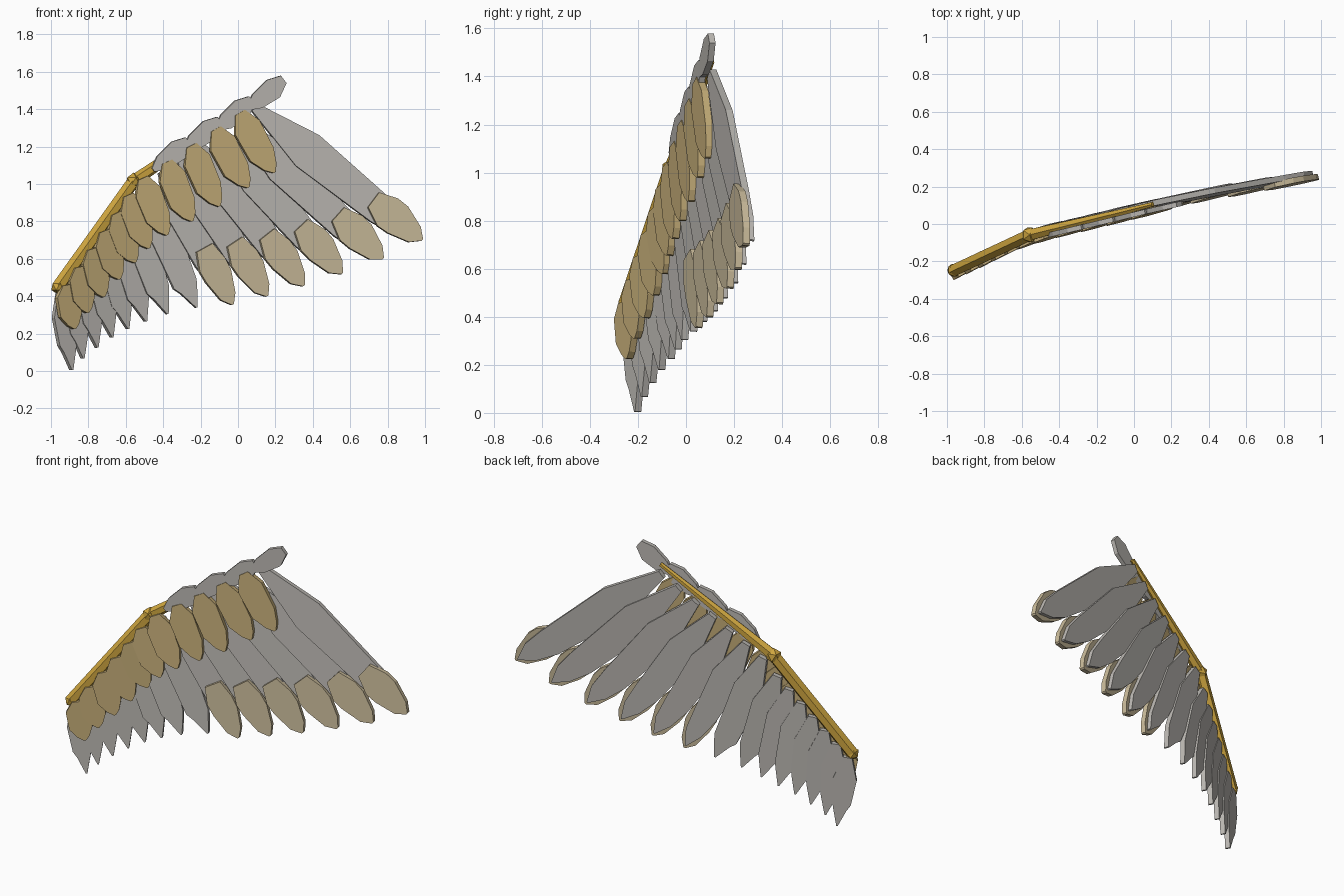
import bpy, bmesh
from mathutils import Vector

cube = bpy.data.objects.get("Cube")
if cube:
    bpy.data.objects.remove(cube, do_unlink=True)


def material(name, rgb):
    m = bpy.data.materials.new(name)
    m.use_nodes = True
    m.diffuse_color = (*rgb, 1)
    m.node_tree.nodes["Principled BSDF"].inputs["Base Color"].default_value = (*rgb, 1)
    return m


GOLD = material("gold", (0.62, 0.38, 0.05))
GREY = material("feather grey", (0.50, 0.48, 0.45))
BUFF = material("covert buff", (0.56, 0.42, 0.19))
CREAM = material("tip cream", (0.58, 0.49, 0.32))

# Depth curve of the whole wing: y for a given x
BEND = [(-1.0, -0.265), (-0.56, -0.06), (-0.2, 0.025), (0.15, 0.11), (0.55, 0.195), (1.0, 0.265)]


def depth(x):
    for (xa, ya), (xb, yb) in zip(BEND, BEND[1:]):
        if x <= xb or xb == BEND[-1][0]:
            return ya + (yb - ya) * (x - xa) / (xb - xa)


def on_wing(x, z):
    return Vector((x, depth(x), z))


def add_object(name, bm, mat):
    bmesh.ops.recalc_face_normals(bm, faces=bm.faces[:])
    mesh = bpy.data.meshes.new(name)
    bm.to_mesh(mesh)
    bm.free()
    mesh.materials.append(mat)
    obj = bpy.data.objects.new(name, mesh)
    bpy.context.collection.objects.link(obj)
    return obj


def feather(name, root, tip, profile, mat, front=0.0, thick=0.03, tilt=0.08):
    """Flat plate along root-tip; profile holds (distance, outer, inner half width)."""
    a, b = on_wing(*root), on_wing(*tip)
    axis = (b - a).normalized()
    mid = (a.x + b.x) / 2
    slope = (depth(mid + 0.2) - depth(mid - 0.2)) / 0.4
    facing = Vector((slope, -1, 0)).normalized()
    side = facing.cross(axis).normalized()
    side = (side - facing * tilt).normalized()
    normal = axis.cross(side).normalized()
    ring = [(d, w) for d, w, _ in profile] + [(d, -w) for d, _, w in reversed(profile)]
    bm = bmesh.new()
    base = a + normal * (front - thick / 2)
    face = bm.faces.new([bm.verts.new(base + axis * d + side * w) for d, w in ring])
    out = bmesh.ops.extrude_face_region(bm, geom=[face])
    moved = [v for v in out["geom"] if isinstance(v, bmesh.types.BMVert)]
    bmesh.ops.translate(bm, verts=moved, vec=normal * thick)
    return add_object(name, bm, mat)


def spread(start, end, count):
    s, e = Vector(start), Vector(end)
    return [tuple(s.lerp(e, i / (count - 1))) for i in range(count)]


def length(root, tip):
    return (on_wing(*tip) - on_wing(*root)).length


# Flight feathers, outermost first; the six longest carry a cream tip plate
flight_tips = [(0.98, 0.70), (0.77, 0.60), (0.55, 0.52), (0.345, 0.455), (0.15, 0.40),
               (-0.035, 0.355), (-0.22, 0.34), (-0.375, 0.305), (-0.49, 0.265), (-0.585, 0.225),
               (-0.67, 0.18), (-0.75, 0.125), (-0.825, 0.067), (-0.885, 0.005)]
flight_roots = spread((0.09, 1.41), (-0.5, 1.0), 7) + spread((-0.58, 0.9), (-0.94, 0.43), 7)
for i, (root, tip) in enumerate(zip(flight_roots, flight_tips)):
    L = length(root, tip)
    w = 0.1 - 0.0028 * i
    capped = i < 6
    end = L - 0.03 if capped else L
    shape = [(0, 0.025, 0.025), (0.32 * L, w, w * 1.1),
             (end - (0.24 if capped else 0.14), w * 0.72, w * 0.92),
             (end - 0.1, w * 0.55, w * 0.6), (end, 0.004, 0.004)]
    feather(f"flight_feather_{i + 1}", root, tip, shape, GREY, front=-0.012)
    if capped:
        cap = [(L - 0.34, 0.055, 0.045), (L - 0.24, w * 0.93, w * 0.93),
               (L - 0.17, w * 0.93, w * 0.88), (L - 0.05, w * 0.5, w * 0.55), (L, 0.006, 0.006)]
        feather(f"feather_tip_{i + 1}", root, tip, cap, CREAM, front=0.012, thick=0.03)

# Covert feathers in front of the flight feathers
covert_tips = [(0.185, 1.06), (0.045, 0.98), (-0.11, 0.88), (-0.255, 0.80), (-0.39, 0.725),
               (-0.49, 0.655), (-0.565, 0.58), (-0.65, 0.49), (-0.735, 0.395), (-0.82, 0.31),
               (-0.89, 0.225)]
covert_roots = spread((0.0, 1.38), (-0.52, 1.03), 5) + spread((-0.6, 0.94), (-0.93, 0.46), 6)
for i, (root, tip) in enumerate(zip(covert_roots, covert_tips)):
    L = length(root, tip)
    w = 0.085 - 0.001 * i
    shape = [(0, 0.03, 0.03), (0.24 * L, w * 0.85, w), (0.68 * L, w * 0.75, w),
             (0.9 * L, w * 0.4, w * 0.5), (L, 0.006, 0.006)]
    feather(f"covert_feather_{i + 1}", root, tip, shape, BUFF, front=0.026)

# Small grey feathers along the leading edge
for i, (root, tip) in enumerate(zip(spread((0.05, 1.405), (-0.46, 1.075), 4),
                                    spread((0.24, 1.555), (-0.27, 1.225), 4))):
    L = length(root, tip)
    shape = [(0, 0.012, 0.012), (0.25 * L, 0.045, 0.045), (0.7 * L, 0.058, 0.058),
             (L, 0.02, 0.03)]
    feather(f"edge_feather_{i + 1}", tip, root, [(L - d, o, n) for d, o, n in reversed(shape)],
            GREY, front=0.022, thick=0.026, tilt=0)

# Arm bones and joints
shoulder, elbow, wrist = Vector((-0.962, -0.247, 0.45)), Vector((-0.558, -0.058, 1.015)), Vector((0.1, 0.105, 1.465))


def bone(name, a, b, ra, rb):
    bm = bmesh.new()
    bmesh.ops.create_cone(bm, cap_ends=True, segments=6, radius1=ra, radius2=rb, depth=(b - a).length)
    bm.transform((b - a).to_track_quat("Z", "Y").to_matrix().to_4x4())
    bmesh.ops.translate(bm, verts=bm.verts[:], vec=(a + b) / 2)
    add_object(name, bm, GOLD)


def joint(name, at, r):
    bm = bmesh.new()
    bmesh.ops.create_icosphere(bm, subdivisions=1, radius=r)
    bmesh.ops.translate(bm, verts=bm.verts[:], vec=at)
    add_object(name, bm, GOLD)


bone("upper_arm", shoulder, elbow, 0.036, 0.036)
bone("forearm", elbow, wrist, 0.034, 0.014)
joint("shoulder_joint", shoulder, 0.04)
joint("elbow_joint", elbow, 0.046)
